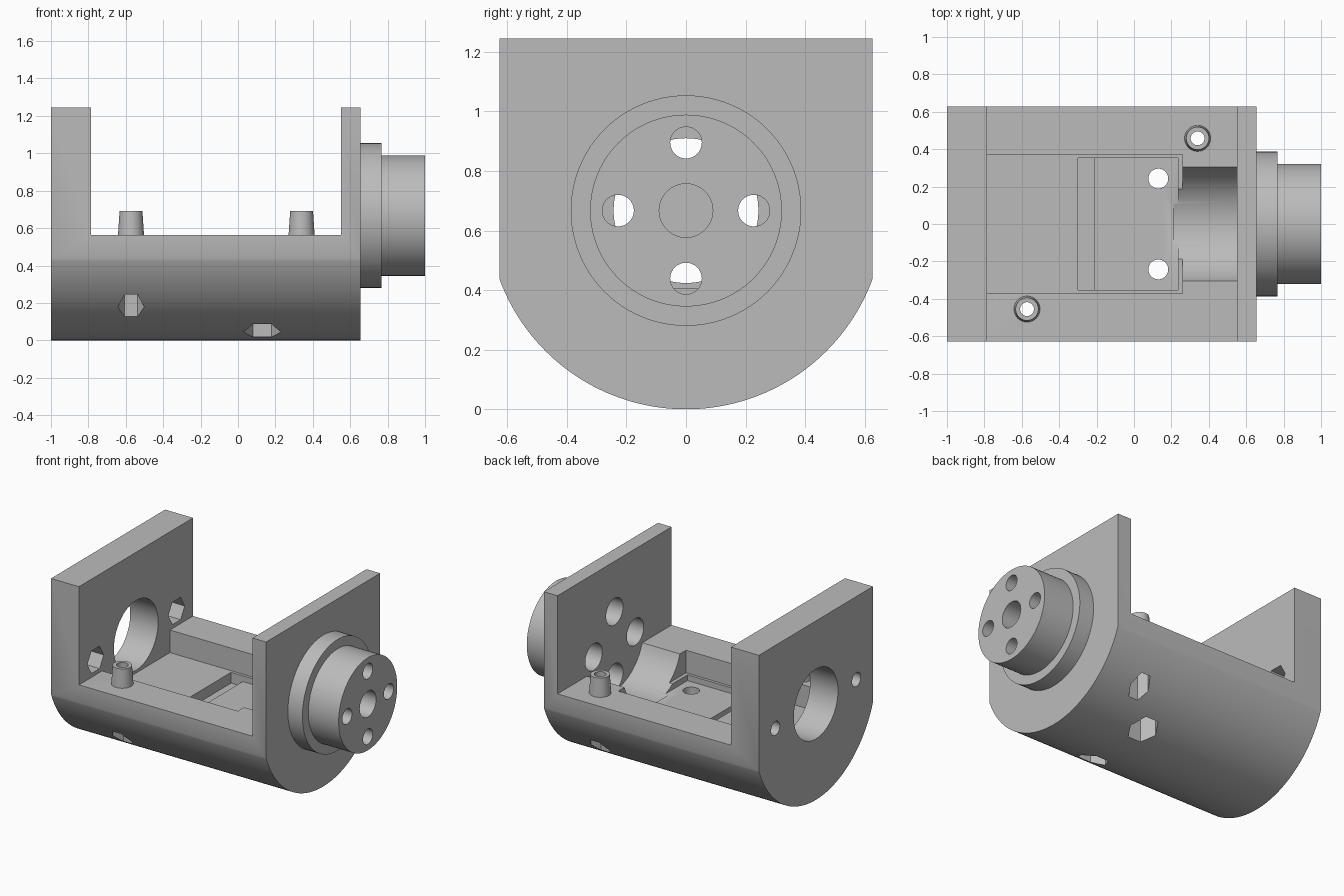
import bpy, bmesh, math
from mathutils import Matrix, Vector

if "Cube" in bpy.data.objects:
    bpy.data.objects.remove(bpy.data.objects["Cube"], do_unlink=True)

AXIS = 0.667   # height of the shaft axis, also the radius of the round underside
HALF = 0.627   # half width of the body
DECK = 0.562   # height of the flat deck between the walls

grey = bpy.data.materials.new("plain_grey")
grey.use_nodes = True
colour = (0.5, 0.5, 0.5, 1)
grey.diffuse_color = colour
grey.node_tree.nodes["Principled BSDF"].inputs["Base Color"].default_value = colour


def finish(name, bm):
    bmesh.ops.recalc_face_normals(bm, faces=bm.faces)
    mesh = bpy.data.meshes.new(name)
    bm.to_mesh(mesh)
    bm.free()
    mesh.materials.append(grey)
    ob = bpy.data.objects.new(name, mesh)
    bpy.context.collection.objects.link(ob)
    return ob


def box(name, x0, x1, y0, y1, z0, z1):
    bm = bmesh.new()
    bmesh.ops.create_cube(bm, size=1)
    bmesh.ops.scale(bm, vec=(x1 - x0, y1 - y0, z1 - z0), verts=bm.verts)
    bmesh.ops.translate(bm, vec=((x0 + x1) / 2, (y0 + y1) / 2, (z0 + z1) / 2), verts=bm.verts)
    return finish(name, bm)


def rod(name, start, end, r0, r1=None, sides=64):
    """Round or hexagonal bar between two points on a line along x or z."""
    a, b = Vector(start), Vector(end)
    bm = bmesh.new()
    bmesh.ops.create_cone(bm, cap_ends=True, segments=sides, radius1=r0,
                          radius2=r0 if r1 is None else r1, depth=(b - a).length)
    turn = Matrix.Identity(4)
    if abs(b.x - a.x) > 0:
        turn = Matrix.Rotation(math.pi / 2, 4, 'Y')
    elif sides == 6:
        turn = Matrix.Rotation(math.pi / 2, 4, 'Z')
    bmesh.ops.transform(bm, matrix=Matrix.Translation((a + b) / 2) @ turn, verts=bm.verts)
    return finish(name, bm)


def combine(target, other, operation):
    mod = target.modifiers.new("joint", 'BOOLEAN')
    mod.operation, mod.solver, mod.object = operation, 'EXACT', other
    bpy.context.view_layer.objects.active = target
    bpy.ops.object.modifier_apply(modifier=mod.name)
    bpy.data.objects.remove(other, do_unlink=True)


def add(other):
    combine(body, other, 'UNION')


def cut(other):
    combine(body, other, 'DIFFERENCE')


# Body: round underside and straight sides, extruded along x
a0 = math.acos(HALF / AXIS)
steps = 96
profile = [(HALF, 1.245), (-HALF, 1.245)]
for i in range(steps + 1):
    a = math.pi + a0 + (math.pi - 2 * a0) * i / steps
    profile.append((AXIS * math.cos(a), AXIS + AXIS * math.sin(a)))
bm = bmesh.new()
face = bm.faces.new([bm.verts.new((-1, y, z)) for y, z in profile])
ext = bmesh.ops.extrude_face_region(bm, geom=[face])
bmesh.ops.translate(bm, vec=(1.655, 0, 0),
                    verts=[v for v in ext["geom"] if isinstance(v, bmesh.types.BMVert)])
body = finish("motor_bracket", bm)

# Open bay, electronics pocket, recess and its deeper slot
cut(box("bay", -0.785, 0.55, -1, 1, DECK, 2))
cut(box("pocket", -0.785, 0.26, -0.372, 0.372, 0.405, 0.7))
cut(box("recess", -0.30, 0.235, -0.352, 0.352, 0.365, 0.5))
cut(box("slot", -0.30, -0.21, -0.352, 0.352, 0.33, 0.5))
cut(rod("trough", (0.21, 0, AXIS), (0.55, 0, AXIS), 0.322, sides=96))

# Stepped round boss on the thin wall
add(rod("flange", (0.6, 0, AXIS), (0.767, 0, AXIS), 0.387, sides=96))
add(rod("hub", (0.7, 0, AXIS), (1, 0, AXIS), 0.322, sides=96))
cut(rod("hub_bore", (0.75, 0, AXIS), (1.1, 0, AXIS), 0.09))
for dy, dz in ((1, 0), (-1, 0), (0, 1), (0, -1)):
    y, z = 0.228 * dy, AXIS + 0.228 * dz
    cut(rod("bolt_hole", (0.5, y, z), (1.1, y, z), 0.053, sides=40))
    cut(rod("bolt_head", (0.5, y, z), (0.88, y, z), 0.093, sides=40))

# Bearing hole and nut pockets in the thick wall
cut(rod("bearing_hole", (-1.1, 0, AXIS), (-0.7, 0, AXIS), 0.243, sides=96))
for side in (-1, 1):
    y = 0.445 * side
    cut(rod("side_hole", (-1.1, y, AXIS), (-0.7, y, AXIS), 0.048, sides=40))
    cut(rod("side_nut", (-0.9, y, AXIS), (-0.7, y, AXIS), 0.09, sides=6))
    # Floor screw holes with nut pockets underneath
    y = 0.243 * side
    cut(rod("floor_hole", (0.13, y, -0.1), (0.13, y, 0.5), 0.053, sides=40))
    cut(rod("floor_nut", (0.13, y, -0.1), (0.13, y, 0.24), 0.1, sides=6))

# Hollow tapered posts on the deck with nut pockets underneath
for x, y in ((0.34, 0.458), (-0.572, -0.455)):
    add(rod("post", (x, y, DECK - 0.05), (x, y, 0.692), 0.073, 0.061, sides=40))
    cut(rod("post_hole", (x, y, -0.1), (x, y, 0.8), 0.037, sides=40))
    cut(rod("post_nut", (x, y, -0.1), (x, y, 0.36), 0.071, sides=6))

bpy.ops.object.select_all(action='DESELECT')
body.select_set(True)
bpy.context.view_layer.objects.active = body
bpy.ops.object.shade_smooth_by_angle(angle=math.radians(25))
